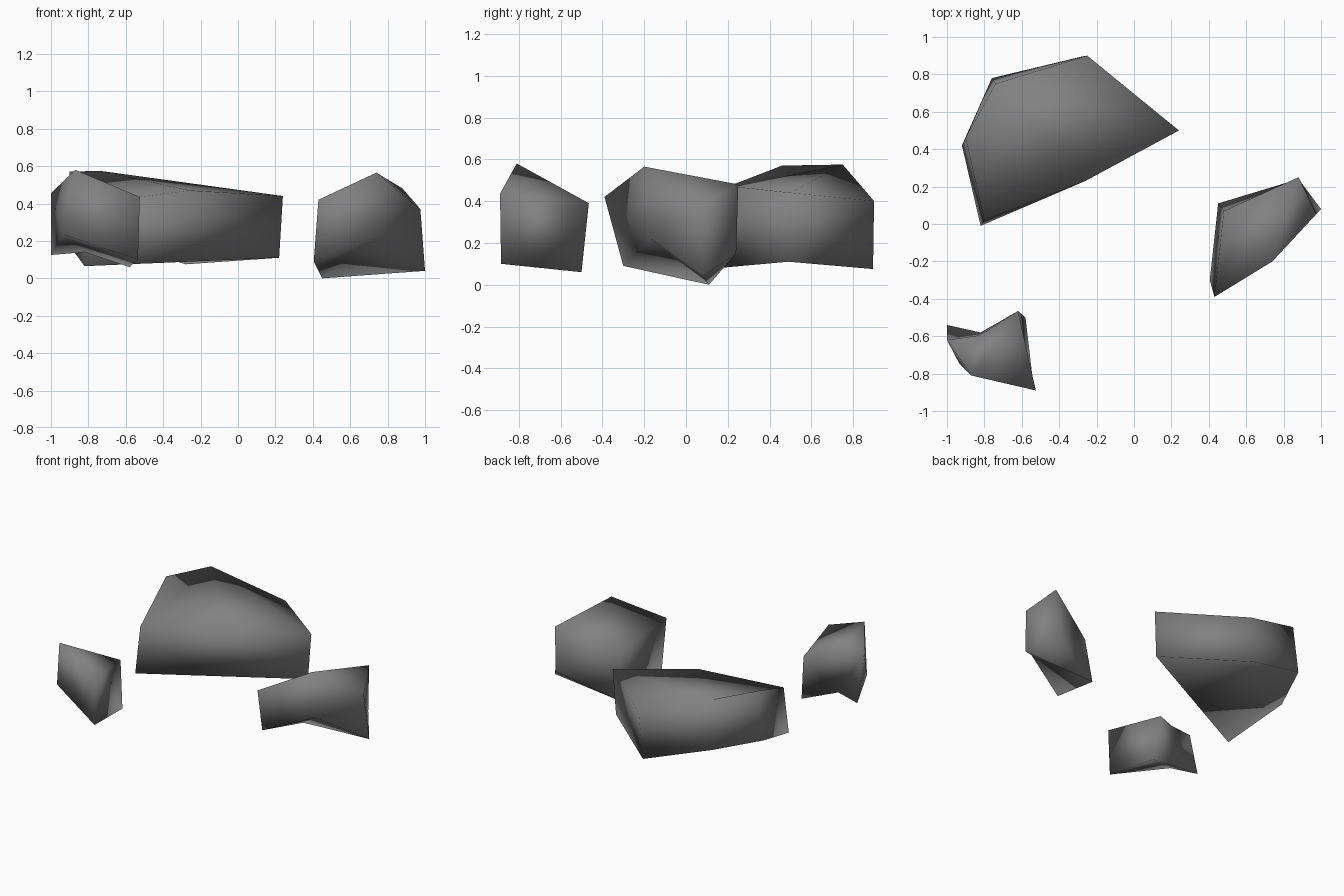
import bpy, bmesh

if "Cube" in bpy.data.objects:
    bpy.data.objects.remove(bpy.data.objects["Cube"], do_unlink=True)

stone = bpy.data.materials.new("stone_grey")
stone.use_nodes = True
grey = (0.22, 0.22, 0.22, 1)
stone.diffuse_color = grey
stone.node_tree.nodes["Principled BSDF"].inputs["Base Color"].default_value = grey


def make_rock(name, corners, faces):
    """Smooth rock from named corners and the faces that join them."""
    bm = bmesh.new()
    v = {key: bm.verts.new(co) for key, co in corners.items()}
    for face in faces.split():
        bm.faces.new([v[key] for key in face])
    bmesh.ops.triangulate(bm, faces=bm.faces[:])
    bmesh.ops.recalc_face_normals(bm, faces=bm.faces[:])
    for face in bm.faces:
        face.smooth = True
    mesh = bpy.data.meshes.new(name)
    bm.to_mesh(mesh)
    bm.free()
    mesh.materials.append(stone)
    rock = bpy.data.objects.new(name, mesh)
    bpy.context.collection.objects.link(rock)


# Large wedge-shaped slab with a hollowed underside (upper case = top)
make_rock("large_rock", {
    "T": (0.24, 0.50, 0.44), "t": (0.22, 0.49, 0.11),
    "B": (-0.25, 0.90, 0.40), "b": (-0.28, 0.895, 0.075),
    "P": (-0.74, 0.75, 0.575), "p": (-0.76, 0.78, 0.225),
    "L": (-0.90, 0.46, 0.57), "l": (-0.92, 0.42, 0.20),
    "F": (-0.80, 0.02, 0.40), "f": (-0.82, -0.01, 0.065),
    "M": (-0.26, 0.23, 0.47),
}, "TBP TPM MPF FPL TtbB Bbp BpP PpL Lpl LlfF FfM Mft MtT tpb tfp flp")

# Medium rock with an undercut front (k is the undercut corner)
make_rock("medium_rock", {
    "A": (0.74, -0.20, 0.565), "B": (0.43, -0.39, 0.42),
    "C": (0.88, 0.25, 0.48), "c": (0.88, 0.24, 0.15),
    "D": (0.975, 0.053, 0.37), "d": (1.00, 0.08, 0.04),
    "I": (0.48, 0.07, 0.33), "g": (0.45, 0.11, 0.0),
    "h": (0.405, -0.30, 0.09), "k": (0.74, -0.17, 0.22),
}, "ACI AIB ADC DdcC AkdD ABhk hkg kdg gdc ICcg BIgh")

# Small rock with a notched back (M and m form the notch)
make_rock("small_rock", {
    "T": (-0.87, -0.81, 0.58),
    "R": (-0.525, -0.89, 0.435), "r": (-0.535, -0.885, 0.10),
    "B": (-0.62, -0.465, 0.39), "b": (-0.58, -0.50, 0.06),
    "L": (-1.00, -0.62, 0.455), "l": (-1.00, -0.54, 0.125),
    "M": (-0.825, -0.595, 0.45), "m": (-0.82, -0.58, 0.14),
    "f": (-0.935, -0.745, 0.235),
}, "TRB TBM TML RrbB BbmM MmlL Llf TLf TfrR flm fmb fbr")
